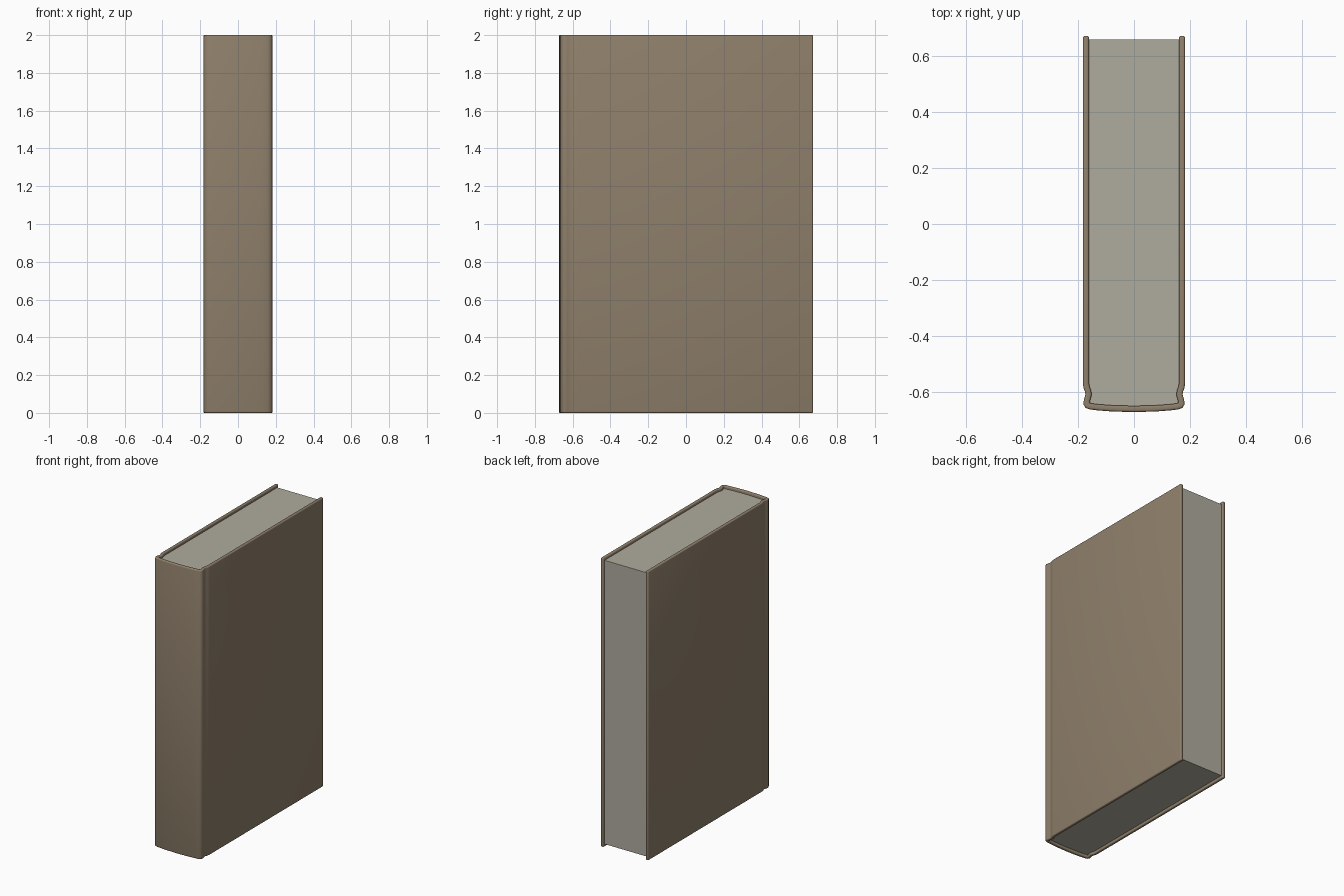
import bpy, bmesh, math

if "Cube" in bpy.data.objects:
    bpy.data.objects.remove(bpy.data.objects["Cube"])


def material(name, rgb):
    m = bpy.data.materials.new(name)
    m.diffuse_color = (*rgb, 1)
    m.use_nodes = True
    m.node_tree.nodes["Principled BSDF"].inputs["Base Color"].default_value = m.diffuse_color
    return m


def add_object(name, bm, mat):
    mesh = bpy.data.meshes.new(name)
    bm.to_mesh(mesh)
    bm.free()
    mesh.materials.append(mat)
    obj = bpy.data.objects.new(name, mesh)
    bpy.context.collection.objects.link(obj)
    return obj


cover_brown = material("cover brown", (0.275, 0.214, 0.147))
page_cream = material("page cream", (0.43, 0.415, 0.345))

# Cover: centre line of the bent board (right half), mirrored and swept upward
half = [(0.04, -0.661), (0.085, -0.6595), (0.13, -0.656), (0.155, -0.653),
        (0.166, -0.649), (0.170, -0.642), (0.168, -0.630), (0.1625, -0.610),
        (0.165, -0.597), (0.170, -0.584), (0.172, -0.570), (0.172, 0.673)]
path = [(-x, y) for x, y in reversed(half)] + [(0, -0.662)] + half

bm = bmesh.new()
low = [bm.verts.new((x, y, 0)) for x, y in path]
high = [bm.verts.new((x, y, 2)) for x, y in path]
for i in range(len(path) - 1):
    bm.faces.new((low[i], low[i + 1], high[i + 1], high[i]))
cover = add_object("cover", bm, cover_brown)

board = cover.modifiers.new("board_thickness", 'SOLIDIFY')
board.thickness = 0.022
board.offset = 0
board.use_even_offset = True
rim = cover.modifiers.new("rounded_rim", 'BEVEL')
rim.width = 0.007
rim.segments = 3
rim.limit_method = 'ANGLE'
rim.angle_limit = math.radians(60)

bpy.context.view_layer.objects.active = cover
cover.select_set(True)
for name in [m.name for m in cover.modifiers]:
    bpy.ops.object.modifier_apply(modifier=name)
bpy.ops.object.shade_smooth_by_angle(angle=math.radians(40))

# Page block: plain box slightly recessed inside the cover
bm = bmesh.new()
bmesh.ops.create_cube(bm, size=1)
bmesh.ops.scale(bm, vec=(0.324, 1.312, 1.964), verts=bm.verts)
bmesh.ops.translate(bm, vec=(0, 0.004, 1), verts=bm.verts)
add_object("page_block", bm, page_cream)
